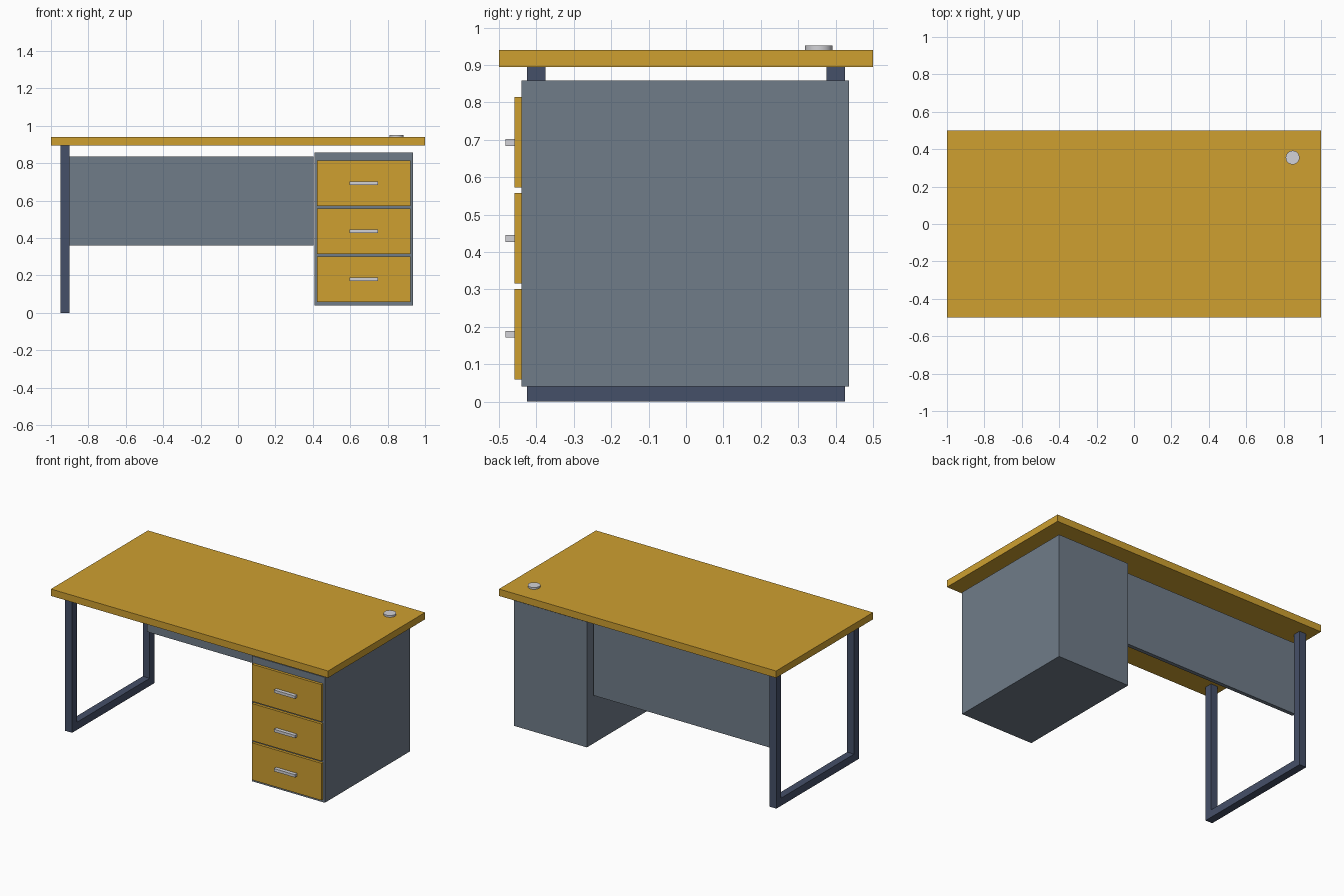
import bpy

if "Cube" in bpy.data.objects:
    bpy.data.objects.remove(bpy.data.objects["Cube"])


def material(name, rgb):
    m = bpy.data.materials.new(name)
    m.diffuse_color = (*rgb, 1)
    m.use_nodes = True
    m.node_tree.nodes["Principled BSDF"].inputs["Base Color"].default_value = m.diffuse_color
    return m


wood = material("wood", (0.62, 0.35, 0.03))
slate = material("slate", (0.16, 0.20, 0.25))
steel = material("dark_steel", (0.06, 0.08, 0.14))
silver = material("silver", (0.65, 0.65, 0.68))


def box(name, x, y, z, mat):
    """Box given by its (min, max) range on each axis."""
    bpy.ops.mesh.primitive_cube_add(size=1, location=[sum(r) / 2 for r in (x, y, z)])
    ob = bpy.context.object
    ob.name = name
    ob.scale = [r[1] - r[0] for r in (x, y, z)]
    bpy.ops.object.transform_apply(location=False, rotation=False, scale=True)
    ob.data.materials.append(mat)
    return ob


# Desktop with a round cable grommet in the back corner
box("desktop", (-1, 1), (-0.5, 0.5), (0.895, 0.94), wood)
bpy.ops.mesh.primitive_cylinder_add(vertices=32, radius=0.037, depth=0.022,
                                    location=(0.848, 0.355, 0.941))
grommet = bpy.context.object
grommet.name = "cable_grommet"
grommet.data.materials.append(silver)
bpy.ops.object.shade_smooth_by_angle()

# Left leg frame: two posts joined by a floor bar
leg_x = (-0.95, -0.90)
box("front_leg", leg_x, (-0.425, -0.375), (0, 0.895), steel)
box("back_leg", leg_x, (0.375, 0.425), (0, 0.895), steel)
box("floor_bar", leg_x, (-0.375, 0.375), (0, 0.05), steel)

# Modesty panel between leg frame and cabinet
box("modesty_panel", (-0.905, 0.403), (0.355, 0.38), (0.36, 0.835), slate)

# Drawer cabinet with three fronts and bar handles
box("drawer_cabinet", (0.41, 0.935), (-0.44, 0.436), (0.04, 0.858), slate)
for i in range(3):
    z = 0.18 + i * 0.2565
    box(f"drawer_front_{i + 1}", (0.422, 0.923), (-0.458, -0.44),
        (z - 0.121, z + 0.121), wood)
    box(f"drawer_handle_{i + 1}", (0.597, 0.748), (-0.482, -0.458),
        (z - 0.009, z + 0.009), silver)
